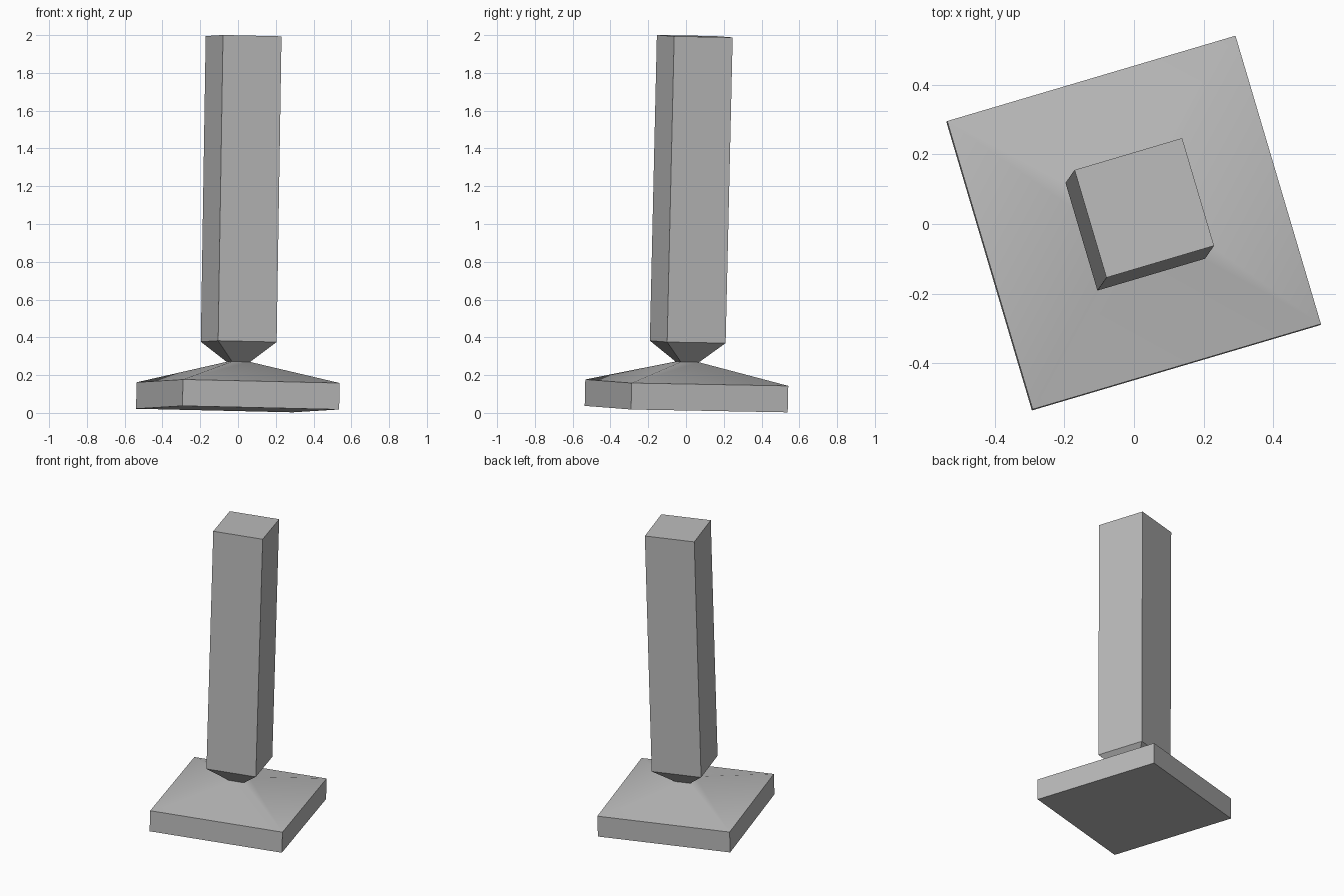
import bpy, bmesh, math
from mathutils import Matrix, Vector

cube = bpy.data.objects.get("Cube")
if cube:
    bpy.data.objects.remove(cube, do_unlink=True)

# One plain grey for everything
grey = bpy.data.materials.new("plain_grey")
grey.use_nodes = True
colour = (0.5, 0.5, 0.5, 1)
grey.diffuse_color = colour
grey.node_tree.nodes["Principled BSDF"].inputs["Base Color"].default_value = colour

# The whole model is turned about z, then leans slightly
lean = Vector((0, 0, 1)).rotation_difference(Vector((0.016, 0.023, 1))).to_matrix().to_4x4()
placement = Matrix.Translation((-0.002, 0.001, 0.02)) @ lean @ Matrix.Rotation(math.radians(16.5), 4, "Z")


def square_stack(name, profile, cap_bottom=False, cap_top=False):
    """Join square rings given as (side, height) pairs."""
    bm = bmesh.new()
    rings = []
    for side, z in profile:
        h = side / 2
        rings.append([bm.verts.new((x * h, y * h, z))
                      for x, y in ((-1, -1), (1, -1), (1, 1), (-1, 1))])
    for low, high in zip(rings, rings[1:]):
        for i in range(4):
            j = (i + 1) % 4
            bm.faces.new((low[i], low[j], high[j], high[i]))
    if cap_bottom:
        bm.faces.new(rings[0][::-1])
    if cap_top:
        bm.faces.new(rings[-1])
    bm.transform(placement)
    mesh = bpy.data.meshes.new(name)
    bm.to_mesh(mesh)
    bm.free()
    mesh.materials.append(grey)
    obj = bpy.data.objects.new(name, mesh)
    bpy.context.collection.objects.link(obj)
    bpy.ops.object.select_all(action="DESELECT")
    obj.select_set(True)
    bpy.context.view_layer.objects.active = obj
    bpy.ops.object.shade_smooth_by_angle(angle=math.radians(30))
    return obj


NECK = (0.1, 0.25)

# Square foot with a shallow sloping top that rises to the neck
square_stack("foot", [(0.865, 0), (0.865, 0.14), NECK], cap_bottom=True)

# Square post that narrows to the neck at its lower end
square_stack("post", [NECK, (0.323, 0.356), (0.323, 1.975)], cap_top=True)
